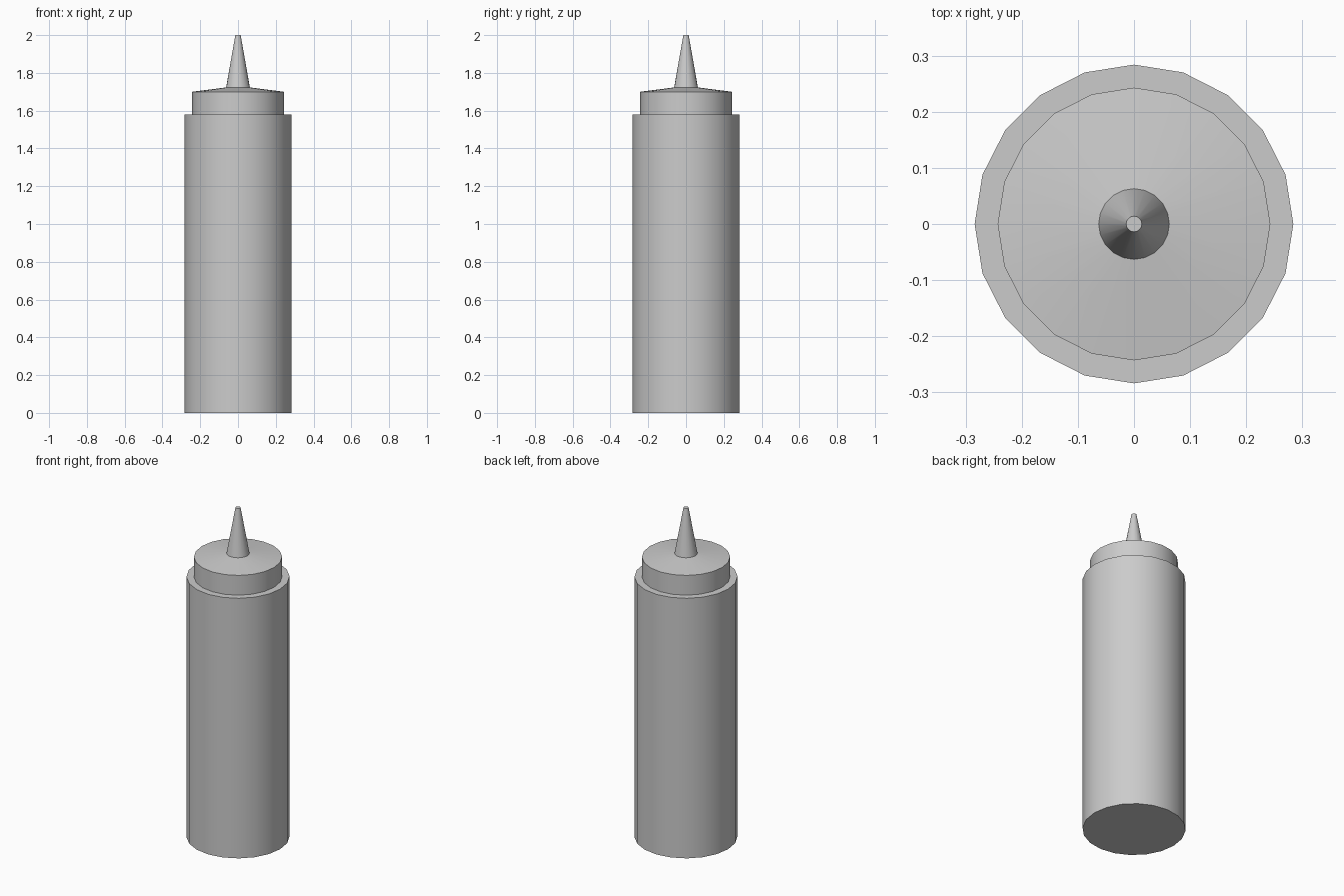
import bpy, bmesh
from math import cos, sin, tau, radians

if "Cube" in bpy.data.objects:
    bpy.data.objects.remove(bpy.data.objects["Cube"])

SIDES = 20


def lathe(name, profile, cap_bottom=False, cap_top=False):
    """Turn a (radius, z) profile around the z axis."""
    bm = bmesh.new()
    rings = [[bm.verts.new((r * cos(tau * i / SIDES), r * sin(tau * i / SIDES), z))
              for i in range(SIDES)] for r, z in profile]
    for low, high in zip(rings, rings[1:]):
        for i in range(SIDES):
            j = (i + 1) % SIDES
            bm.faces.new((low[i], low[j], high[j], high[i]))
    if cap_bottom:
        bm.faces.new(rings[0][::-1])
    if cap_top:
        bm.faces.new(rings[-1])
    mesh = bpy.data.meshes.new(name)
    bm.to_mesh(mesh)
    bm.free()
    obj = bpy.data.objects.new(name, mesh)
    bpy.context.collection.objects.link(obj)
    bpy.ops.object.select_all(action='DESELECT')
    obj.select_set(True)
    bpy.context.view_layer.objects.active = obj
    bpy.ops.object.shade_smooth_by_angle(angle=radians(30))
    return obj


# Bottle with flat base and flat shoulder
lathe("bottle_body", [(0.284, 0), (0.284, 1.58), (0.243, 1.58)], cap_bottom=True)

# Screw lid with a slightly sloped top
lathe("lid", [(0.243, 1.58), (0.243, 1.70), (0.063, 1.723)])

# Tapered nozzle with a flat tip
lathe("nozzle", [(0.063, 1.723), (0.014, 2.0)], cap_top=True)
